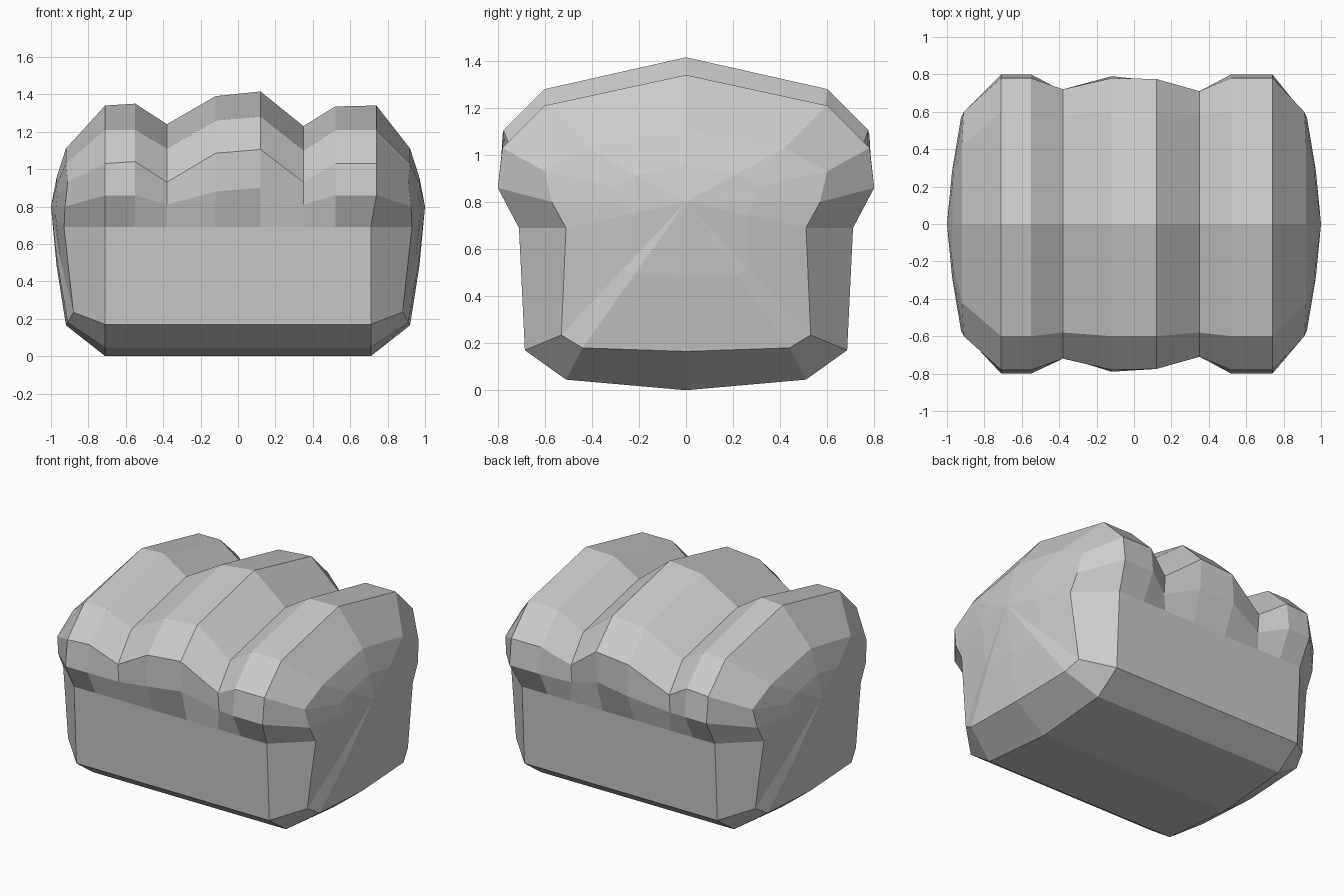
import bpy, bmesh

if "Cube" in bpy.data.objects:
    bpy.data.objects.remove(bpy.data.objects["Cube"])

# Crust stations: x, then ridge z, (y, z) of shoulder, crust rim, and lower lip
crust = [
    (-0.71, 1.34, (0.60, 1.21), (0.78, 1.03), (0.80, 0.86)),
    (-0.55, 1.35, (0.60, 1.21), (0.78, 1.04), (0.80, 0.86)),
    (-0.38, 1.24, (0.58, 1.11), (0.72, 0.93), (0.71, 0.81)),
    (-0.12, 1.39, (0.60, 1.26), (0.78, 1.085), (0.79, 0.88)),
    (0.12, 1.415, (0.60, 1.28), (0.775, 1.105), (0.765, 0.90)),
    (0.35, 1.23, (0.58, 1.10), (0.71, 0.93), (0.70, 0.81)),
    (0.52, 1.335, (0.60, 1.21), (0.78, 1.03), (0.80, 0.86)),
    (0.74, 1.34, (0.60, 1.21), (0.78, 1.03), (0.80, 0.86)),
]
# Lower body half-profile shared by every station (y, z)
body = [(0.71, 0.69), (0.685, 0.17), (0.51, 0.045), (0, 0)]
# Half ring around each end (x, y, z), same order as a station
end = [(0.92, 0, 1.11), (0.92, 0.42, 1.03), (0.91, 0.60, 0.93), (0.925, 0.57, 0.80),
       (0.93, 0.51, 0.69), (0.88, 0.53, 0.235), (0.91, 0.44, 0.18), (0.92, 0, 0.165)]
tip = (1.0, 0, 0.80)


def full_ring(half):
    """Mirror a half ring across y = 0 into a closed ring."""
    return half + [(x, -y, z) for x, y, z in half[-2:0:-1]]


def station(x, ridge, *points):
    low_x = max(-0.71, min(0.71, x))
    half = [(x, 0, ridge)] + [(x, y, z) for y, z in points]
    return full_ring(half + [(low_x, y, z) for y, z in body])


def end_rings(side):
    """Outer rim of an end and a slightly bulged ring halfway to its tip."""
    mid = [((x + tip[0]) / 2 + 0.01, y / 2, (z + tip[2]) / 2) for x, y, z in end]
    return [full_ring([(side * x, y, z) for x, y, z in r]) for r in (end, mid)]


left, right = end_rings(-1), end_rings(1)
rings = left[::-1] + [station(*s) for s in crust] + right

# Loft the rings and close both ends with a fan
bm = bmesh.new()
loops = [[bm.verts.new(p) for p in r] for r in rings]
n = len(loops[0])
for a, b in zip(loops, loops[1:]):
    for i in range(n):
        j = (i + 1) % n
        bm.faces.new((a[i], a[j], b[j], b[i]))
for loop, side in ((loops[0], -1), (loops[-1], 1)):
    t = bm.verts.new((side * tip[0], tip[1], tip[2]))
    for i in range(n):
        bm.faces.new((loop[i], loop[(i + 1) % n], t))
bmesh.ops.recalc_face_normals(bm, faces=bm.faces)

mesh = bpy.data.meshes.new("bread_loaf")
bm.to_mesh(mesh)
bm.free()
bpy.context.collection.objects.link(bpy.data.objects.new("bread_loaf", mesh))
